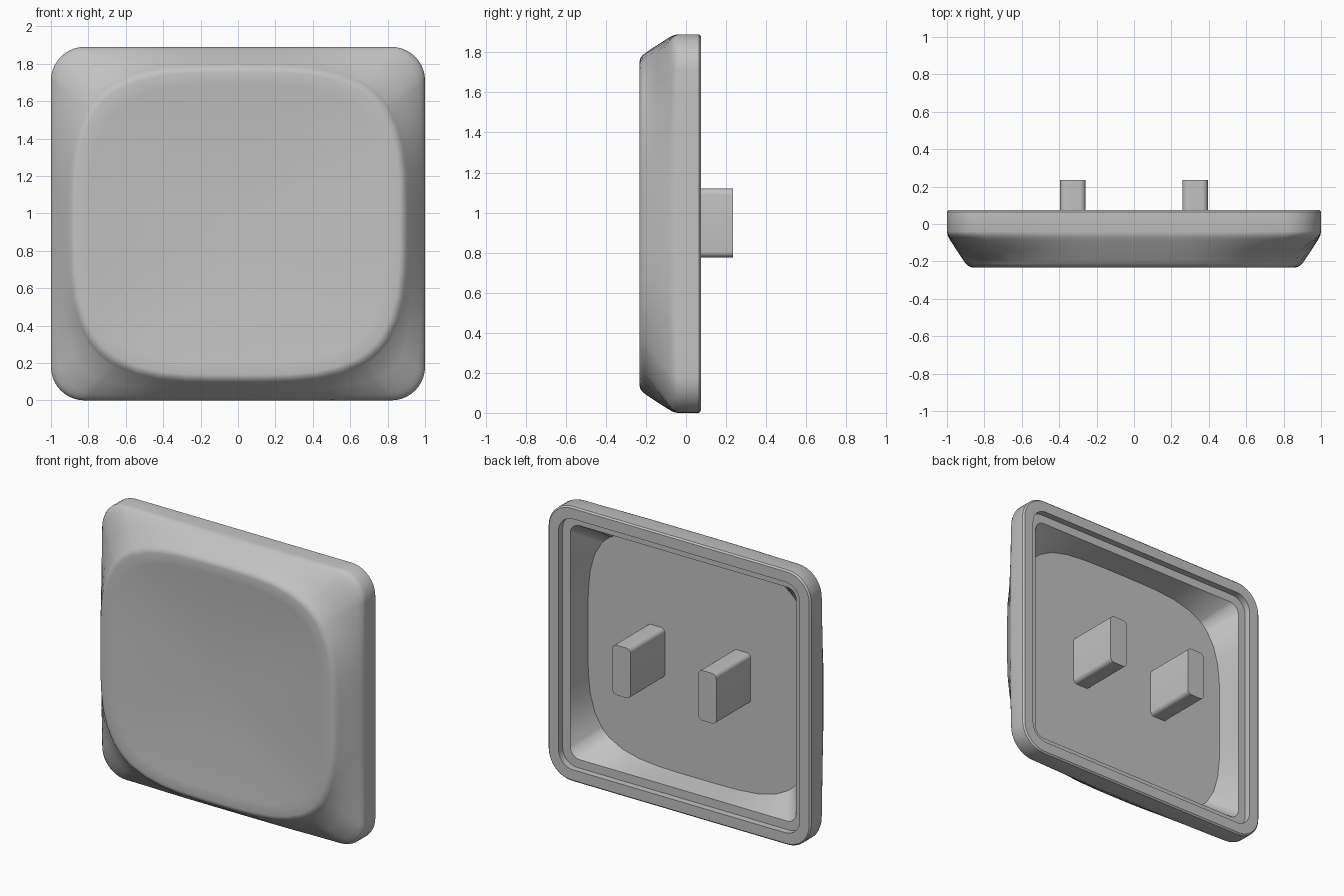
import bpy, math

if "Cube" in bpy.data.objects:
    bpy.data.objects.remove(bpy.data.objects["Cube"], do_unlink=True)

CZ = 0.945  # height of the cap's centre

grey = bpy.data.materials.new("light_grey_plastic")
grey.use_nodes = True
colour = (0.54, 0.54, 0.54, 1)
grey.diffuse_color = colour
grey.node_tree.nodes["Principled BSDF"].inputs["Base Color"].default_value = colour


def rounded_rect(w, h, r, arc=10, edge=10):
    """Outline with half sizes w, h, corner radius r and subdivided straight edges."""
    pts = []
    for k, (sx, sz) in enumerate([(1, 1), (-1, 1), (-1, -1), (1, -1)]):
        for i in range(arc + 1):
            a = (k + i / arc) * math.pi / 2
            pts.append((sx * (w - r) + r * math.cos(a), sz * (h - r) + r * math.sin(a)))
        nx, nz = [(-1, 1), (-1, -1), (1, -1), (1, 1)][k]
        ax, az = pts[-1]
        a = (k + 1) * math.pi / 2
        bx, bz = nx * (w - r) + r * math.cos(a), nz * (h - r) + r * math.sin(a)
        for i in range(1, edge):
            t = i / edge
            pts.append((ax + (bx - ax) * t, az + (bz - az) * t))
    return pts


def squircle(base, w, h, n=3.5):
    """Project an outline onto a superellipse, keeping the point directions."""
    out = []
    for x, z in base:
        s = (abs(x / w) ** n + abs(z / h) ** n) ** (-1 / n)
        out.append((x * s, z * s))
    return out


def mix(a, b, t):
    return [(p[0] + (q[0] - p[0]) * t, p[1] + (q[1] - p[1]) * t) for p, q in zip(a, b)]


def loft(name, rings, cx=0.0, cz=CZ):
    """Skin a list of (outline, y) rings and close both ends; the first end is flat."""
    n = len(rings[0][0])
    verts = [(cx + x, y, cz + z) for ring, y in rings for x, z in ring]
    faces = [tuple(reversed(range(n)))]
    faces += [(r * n + i, r * n + (i + 1) % n, (r + 1) * n + (i + 1) % n, (r + 1) * n + i)
              for r in range(len(rings) - 1) for i in range(n)]
    faces.append(tuple(range((len(rings) - 1) * n, len(rings) * n)))
    mesh = bpy.data.meshes.new(name)
    mesh.from_pydata(verts, [], faces)
    mesh.materials.append(grey)
    obj = bpy.data.objects.new(name, mesh)
    bpy.context.collection.objects.link(obj)
    bpy.ops.object.select_all(action='DESELECT')
    obj.select_set(True)
    bpy.context.view_layer.objects.active = obj
    bpy.ops.object.mode_set(mode='EDIT')
    bpy.ops.mesh.select_all(action='SELECT')
    bpy.ops.mesh.normals_make_consistent(inside=False)
    bpy.ops.object.mode_set(mode='OBJECT')
    bpy.ops.object.shade_smooth_by_angle(angle=math.radians(42))
    mesh.polygons[0].use_smooth = False
    return obj


skirt = rounded_rect(1, CZ, 0.18)
shoulder = squircle(skirt, 0.912, 0.857)
rim = squircle(skirt, 0.865, 0.81)
ledge = rounded_rect(0.86, CZ - 0.14, 0.07)
lip = rounded_rect(0.918, CZ - 0.082, 0.11)

# Hollow cap: inner floor, inner wall, stepped back lip, skirt, slope, rounded rim
rings = [
    (squircle(ledge, 0.845, 0.79, 4), -0.14),
    (ledge, 0.03),
    (lip, 0.03),
    (lip, 0.075),
    (rounded_rect(0.99, CZ - 0.01, 0.17), 0.075),
    (skirt, 0.065),
    (skirt, -0.04),
    (mix(skirt, shoulder, 0.03), -0.056),
    (mix(skirt, shoulder, 0.09), -0.07),
    (mix(skirt, shoulder, 0.2), -0.087),
    (mix(skirt, shoulder, 0.6), -0.142),
    (shoulder, -0.195),
    (squircle(skirt, 0.902, 0.847), -0.209),
    (squircle(skirt, 0.893, 0.838), -0.219),
    (squircle(skirt, 0.88, 0.825), -0.228),
    (rim, -0.232),
]
# Shallow dish in the front face
for step in range(1, 12):
    s = 1 - step / 12
    rings.append(([(x * s, z * s) for x, z in rim], -0.232 + 0.04 * (1 - s * s)))
loft("keycap_shell", rings)

# Pair of mounting prongs on the inner floor
for side, x in (("left", 0.327), ("right", -0.327)):
    prong = rounded_rect(0.068, 0.172, 0.03, arc=6, edge=1)
    loft(side + "_prong", [(prong, -0.15), (prong, 0.235)], cx=x, cz=0.948)
